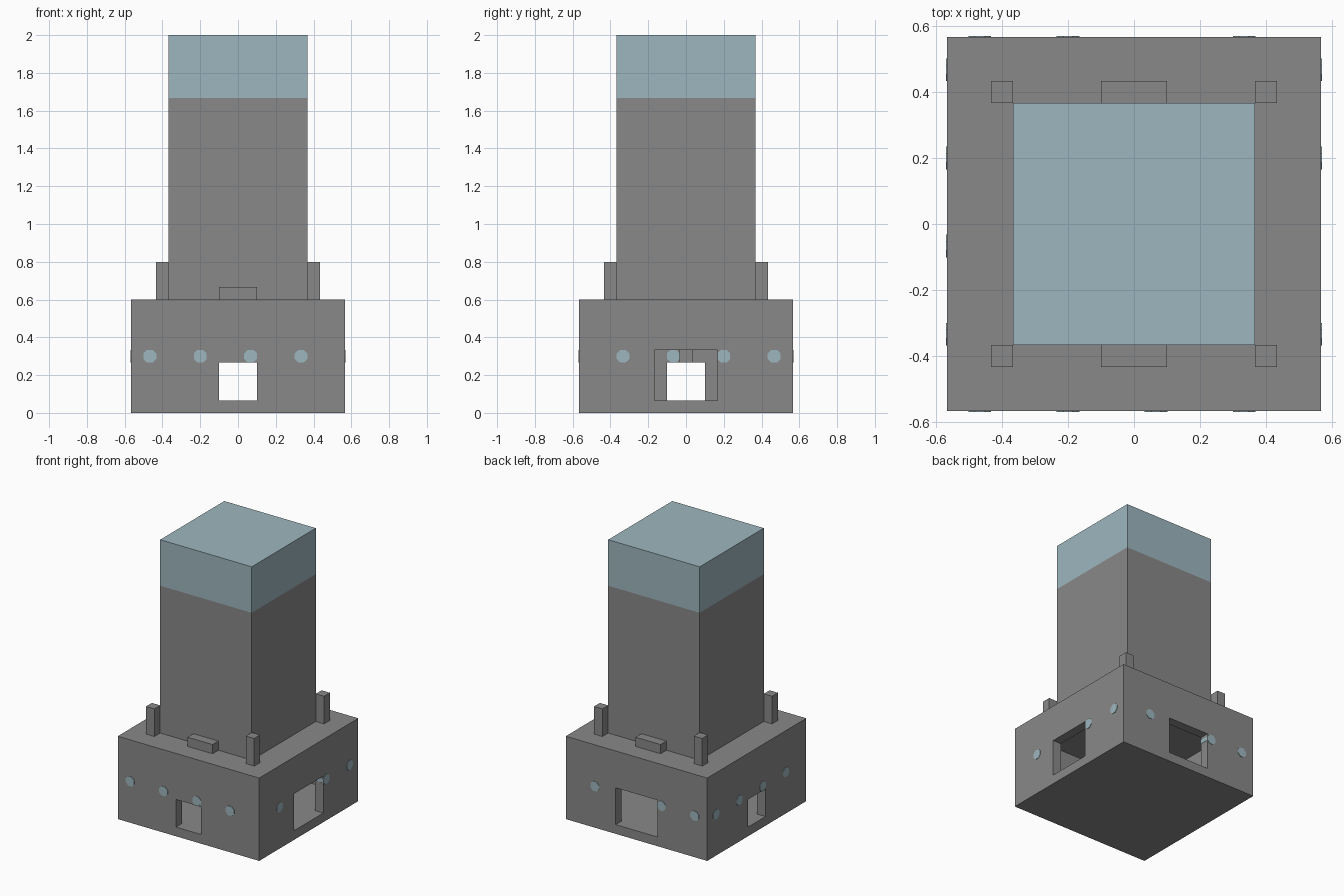
import bpy, bmesh, math
from mathutils import Matrix, Vector

U = 1 / 15  # building block size

cube = bpy.data.objects.get("Cube")
if cube:
    bpy.data.objects.remove(cube, do_unlink=True)


def material(name, rgb):
    m = bpy.data.materials.new(name)
    m.use_nodes = True
    m.diffuse_color = (*rgb, 1)
    m.node_tree.nodes["Principled BSDF"].inputs["Base Color"].default_value = (*rgb, 1)
    return m


STONE = material("stone grey", (0.25, 0.25, 0.25))
GLASS = material("pale blue glass", (0.34, 0.47, 0.52))


def finish(name, bm, mat):
    mesh = bpy.data.meshes.new(name)
    bm.to_mesh(mesh)
    bm.free()
    mesh.materials.append(mat)
    ob = bpy.data.objects.new(name, mesh)
    bpy.context.collection.objects.link(ob)
    return ob


def box(name, lo, hi, mat):
    """Box between two corners given in block units."""
    lo, hi = Vector(lo) * U, Vector(hi) * U
    bm = bmesh.new()
    bmesh.ops.create_cube(bm, size=1, matrix=Matrix.Translation((lo + hi) / 2)
                          @ Matrix.Diagonal((*(hi - lo), 1)))
    return finish(name, bm, mat)


def cut(target, cutter):
    cutter.hide_render = True
    mod = target.modifiers.new("cut", 'BOOLEAN')
    mod.operation = 'DIFFERENCE'
    mod.solver = 'EXACT'
    mod.object = cutter
    bpy.context.view_layer.objects.active = target
    bpy.ops.object.modifier_apply(modifier=mod.name)
    bpy.data.objects.remove(cutter, do_unlink=True)


# Hollow base with small openings front and left-hand, wide ones behind and right-hand
base = box("base", (-8.5, -8.5, 0), (8.5, 8.5, 9), STONE)
cut(base, box("room_cutter", (-7.5, -7.5, 1), (7.5, 7.5, 8), STONE))
cut(base, box("front_cutter", (-1.5, -9, 1), (1.5, -7, 4), STONE))
cut(base, box("back_cutter", (-2.5, 7, 1), (2.5, 9, 5), STONE))
cut(base, box("side_small_cutter", (-9, -1.5, 1), (-7, 1.5, 4), STONE))
cut(base, box("side_wide_cutter", (7, -2.5, 1), (9, 2.5, 5), STONE))

# Tower and its glazed top
box("tower", (-5.5, -5.5, 9), (5.5, 5.5, 25), STONE)
box("glass_top", (-5.5, -5.5, 25), (5.5, 5.5, 30), GLASS)

# Corner posts and low ledges on the base roof
for sx in (-1, 1):
    for sy in (-1, 1):
        x, y = sx * 6, sy * 6
        box("corner_post", (x - .5, y - .5, 9), (x + .5, y + .5, 12), STONE)
for y in (-6, 6):
    box("roof_ledge", (-1.5, y - .5, 9), (1.5, y + .5, 10), STONE)


# Round lights set through the base walls
def wall_light(x, y, along_x):
    bm = bmesh.new()
    turn = Matrix.Rotation(math.pi / 2, 4, 'Y' if along_x else 'X')
    bmesh.ops.create_cone(bm, cap_ends=True, segments=8, radius1=0.037, radius2=0.037,
                          depth=U + 0.006,
                          matrix=Matrix.Translation((x * U, y * U, 4.5 * U)) @ turn
                          @ Matrix.Rotation(math.pi / 8, 4, 'Z'))
    finish("wall_light", bm, GLASS)


for s in (-7, -3, 1, 5):
    wall_light(s, -8, False)
    wall_light(-8, -s, True)
    if s != 1:  # the wide openings replace this light
        wall_light(s, 8, False)
        wall_light(8, -s, True)

# Hanging lamp in the room
box("lamp_stem", (-.5, -.5, 4), (.5, .5, 8), STONE)
